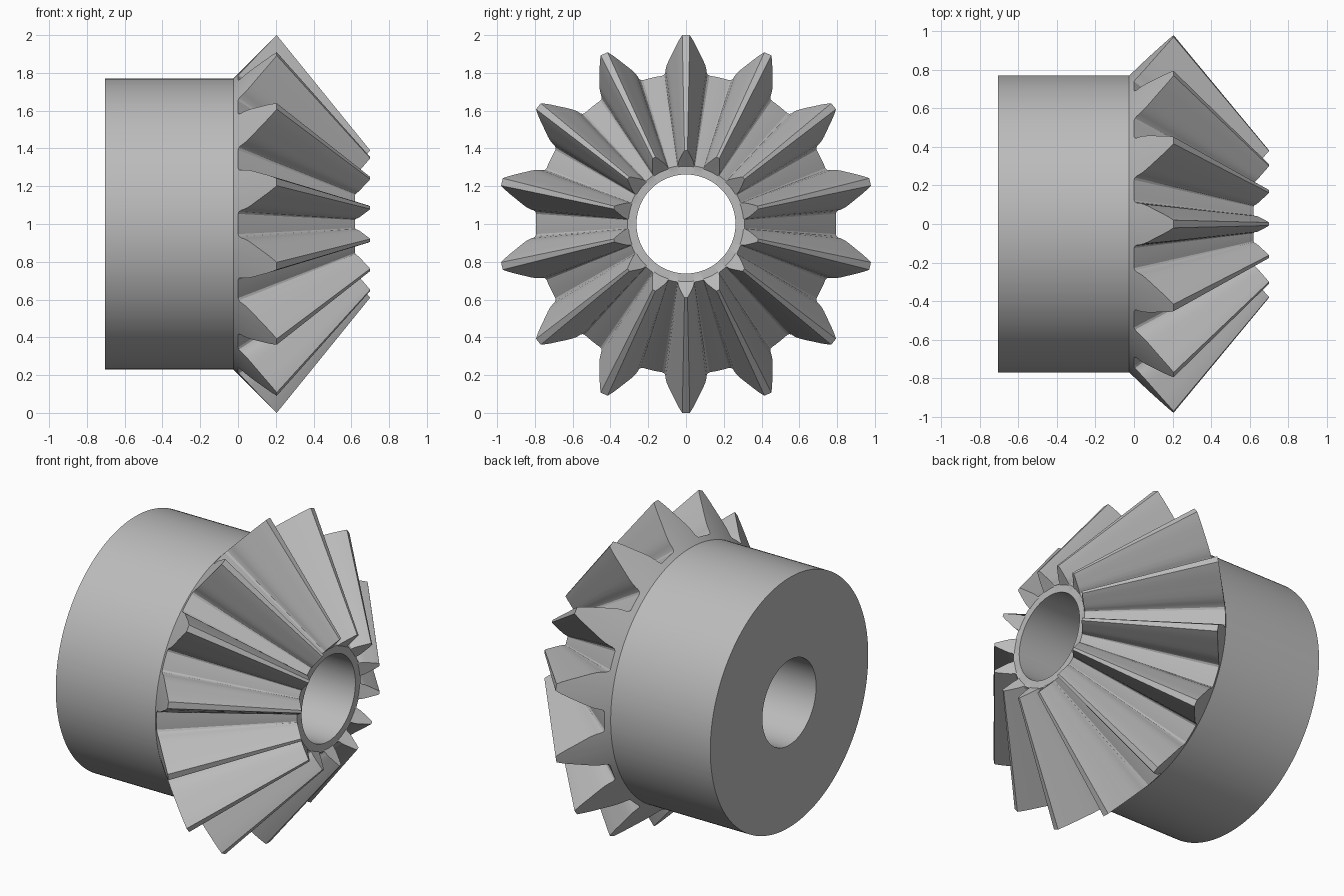
import bpy
import bmesh
from math import pi, sin, cos, radians

cube = bpy.data.objects.get("Cube")
if cube:
    bpy.data.objects.remove(cube)

TEETH = 14
PITCH = 2 * pi / TEETH
APEX = 1.016        # x where all tooth lines converge
SCALE = 0.39        # small tooth end relative to large end
BACK = 0.795        # back cone: x = radius - BACK
HUB_R, BORE_R, CENTRE_Z = 0.77, 0.262, 1.0
X_BACK, X_FACE = -0.705, 0.618

# Half tooth from tip to gap centre: (angle, radius)
half = [(0.02, 1.0), (0.036, 0.977), (0.053, 0.95), (0.07, 0.922),
        (0.088, 0.895), (0.107, 0.868), (0.122, 0.845), (0.131, 0.825),
        (0.135, 0.81), (0.143, 0.8), (0.157, 0.795), (0.19, 0.795)]
tooth = [(-a, r) for a, r in reversed(half)] + half + [(PITCH / 2, 0.795)]
outline = [(i * PITCH + a, r) for i in range(TEETH) for a, r in tooth]

bm = bmesh.new()


def add_ring(place):
    """Add one closed ring; place maps tooth radius to (x, radius)."""
    ring = []
    for a, r in outline:
        x, rad = place(r)
        ring.append(bm.verts.new((x, rad * sin(a), CENTRE_Z + rad * cos(a))))
    return ring


def circle(x, rad):
    return add_ring(lambda r: (x, rad))


rings = [
    circle(X_BACK, BORE_R),                                   # bore, back
    circle(X_BACK, HUB_R),                                    # hub, back
    circle(HUB_R - BACK, HUB_R),                              # hub, front
    add_ring(lambda r: (r - BACK, r)),                        # large tooth ends
    add_ring(lambda r: (APEX - SCALE * (APEX - r + BACK), SCALE * r)),
    circle(X_FACE, 0.305),                                    # face ring
    circle(X_FACE, BORE_R),                                   # bore, front
]

# Skin neighbouring rings, closing through the bore
n = len(outline)
for k, ring in enumerate(rings):
    nxt = rings[(k + 1) % len(rings)]
    for i in range(n):
        j = (i + 1) % n
        bm.faces.new((ring[i], ring[j], nxt[j], nxt[i]))
bmesh.ops.recalc_face_normals(bm, faces=bm.faces)

mesh = bpy.data.meshes.new("bevel_gear")
bm.to_mesh(mesh)
bm.free()
gear = bpy.data.objects.new("bevel_gear", mesh)
bpy.context.collection.objects.link(gear)

# Plain grey metal
grey = bpy.data.materials.new("grey")
grey.use_nodes = True
colour = (0.5, 0.5, 0.5, 1)
grey.diffuse_color = colour
grey.node_tree.nodes["Principled BSDF"].inputs["Base Color"].default_value = colour
mesh.materials.append(grey)

bpy.ops.object.select_all(action="DESELECT")
gear.select_set(True)
bpy.context.view_layer.objects.active = gear
bpy.ops.object.shade_smooth_by_angle(angle=radians(25))
